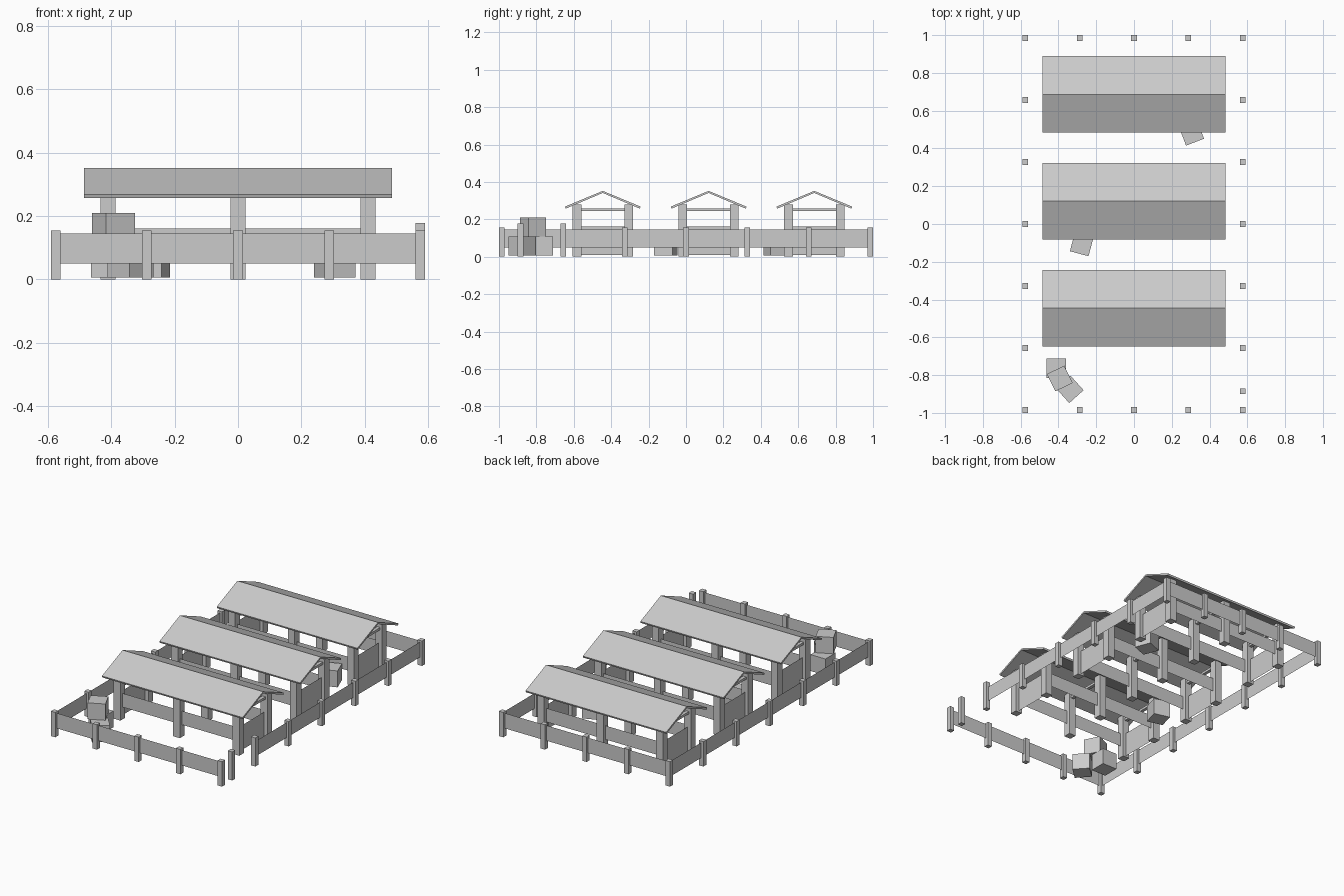
import bpy
from math import radians
from mathutils import Matrix, Vector

cube = bpy.data.objects.get("Cube")
if cube:
    bpy.data.objects.remove(cube, do_unlink=True)

grey = bpy.data.materials.new("plain grey")
grey.use_nodes = True
COLOUR = (0.6, 0.6, 0.6, 1)
grey.diffuse_color = COLOUR
grey.node_tree.nodes["Principled BSDF"].inputs["Base Color"].default_value = COLOUR


def make(name, verts, faces):
    mesh = bpy.data.meshes.new(name)
    mesh.from_pydata(verts, [], faces)
    mesh.materials.append(grey)
    obj = bpy.data.objects.new(name, mesh)
    bpy.context.collection.objects.link(obj)
    return obj


def box(name, x, y, z0, z1, sx, sy, angle=0):
    """Upright box between two heights, turned about z."""
    turn = Matrix.Rotation(radians(angle), 3, "Z")
    corners = [(-1, -1), (1, -1), (1, 1), (-1, 1)]
    verts = [turn @ Vector((a * sx / 2, b * sy / 2, 0)) + Vector((x, y, z))
             for z in (z0, z1) for a, b in corners]
    faces = [(3, 2, 1, 0), (4, 5, 6, 7)]
    faces += [(i, (i + 1) % 4, (i + 1) % 4 + 4, i + 4) for i in range(4)]
    return make(name, verts, faces)


def panel(name, start, end, z0, z1):
    """Flat upright board between two ground points."""
    return make(name, [(*start, z0), (*end, z0), (*end, z1), (*start, z1)], [(0, 1, 2, 3)])


# Perimeter fence: posts and boards, with an opening on the left side
FX, FY, GATE = 0.575, 0.985, -0.885
for y in (-FY, FY):
    for i in range(-2, 3):
        box("fence_post", i * FX / 2, y, 0, 0.155, 0.03, 0.03)
    panel("fence_board", (-FX, y), (FX, y), 0.05, 0.145)
for x in (-FX, FX):
    for i in range(-2, 3):
        gate_post = x > 0 and i == -2
        box("fence_post", x, i * FY / 3, 0, 0.178 if gate_post else 0.155, 0.03, 0.03)
box("gate_post", FX, GATE, 0, 0.178, 0.03, 0.03)
panel("fence_board", (-FX, -FY), (-FX, FY), 0.05, 0.145)
panel("fence_board", (FX, -FY * 2 / 3), (FX, FY), 0.05, 0.145)


# Open sheds with gabled roofs
def roof(y, half_length=0.485, half_width=0.2025):
    eave, ridge, thick = 0.268, 0.352, 0.011
    profile = [(-half_width, eave), (0, ridge), (half_width, eave),
               (half_width - 0.004, eave - thick), (0, ridge - thick),
               (-half_width + 0.004, eave - thick)]
    n = len(profile)
    verts = [(x, y + p, z) for x in (-half_length, half_length) for p, z in profile]
    faces = [(i, i + n, (i + 1) % n + n, (i + 1) % n) for i in range(n)]
    faces += [(0, 1, 4, 5), (1, 2, 3, 4), (11, 10, 7, 6), (10, 9, 8, 7)]
    make("shed_roof", verts, faces)


PX, PY = 0.41, 0.138
for y in (-0.445, 0.121, 0.686):
    roof(y)
    for x in (-PX, 0, PX):
        for side in (-PY, PY):
            box("shed_post", x, y + side, 0, 0.278, 0.046, 0.046)
        box("tie_beam", x, y, 0.244, 0.259, 0.02, 2 * PY)
    for side in (-PY, PY):
        panel("shed_long_board", (-PX, y + side), (PX, y + side), 0.075, 0.161)
    for x in (-PX, PX):
        panel("shed_end_board", (x, y - PY), (x, y + PY), 0.008, 0.161)

# Loose crates
for x, y, z, angle in ((-0.412, -0.763, 0.006, 0), (-0.339, -0.876, 0.006, 42),
                       (-0.393, -0.818, 0.108, 26), (-0.277, -0.108, 0.006, -15),
                       (0.305, 0.481, 0.006, 21)):
    box("crate", x, y, z, z + 0.102, 0.102, 0.102, angle)
